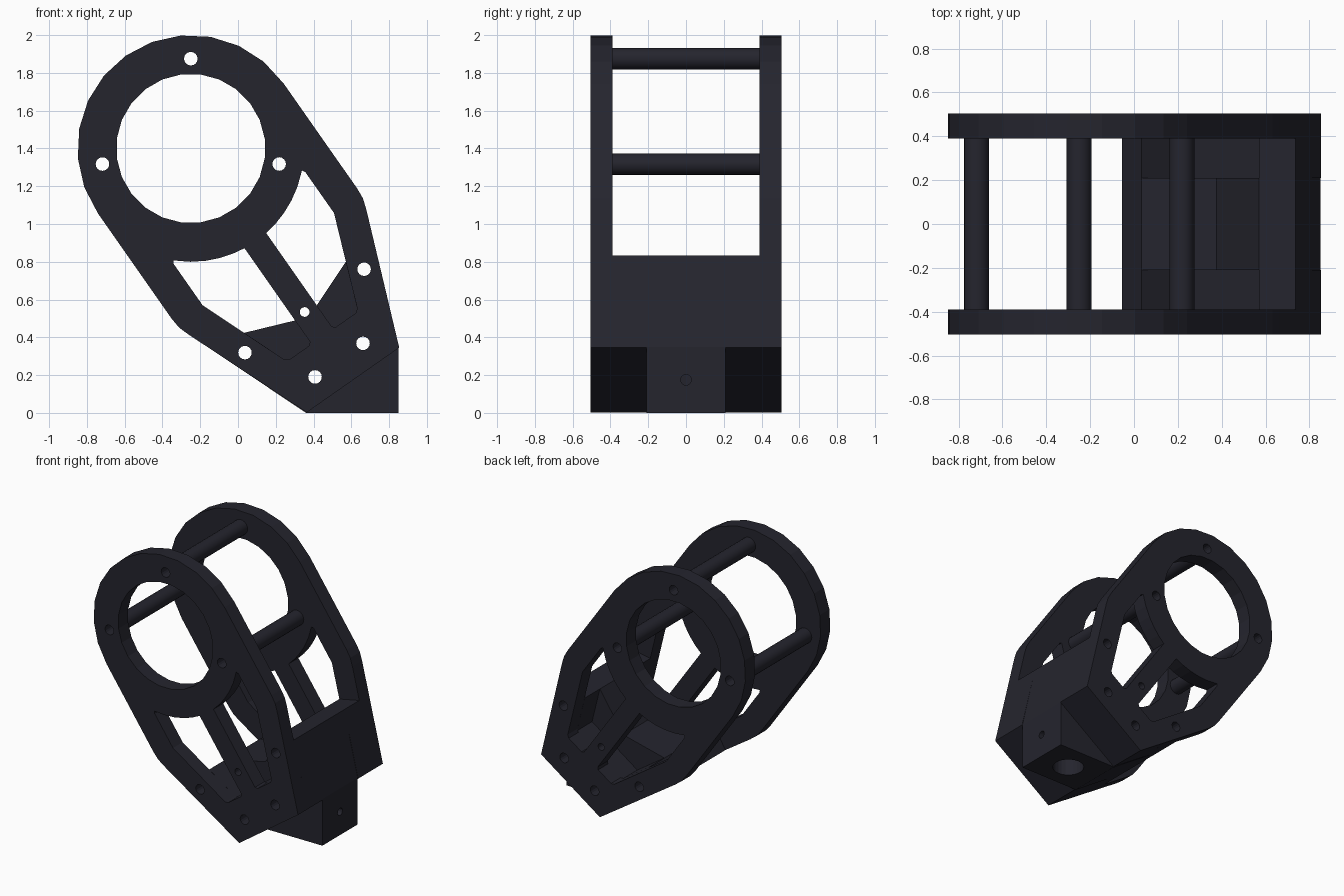
import bpy, bmesh
from math import sin, cos, radians, pi, sqrt
from mathutils import Matrix, Vector

cube = bpy.data.objects.get("Cube")
if cube:
    bpy.data.objects.remove(cube, do_unlink=True)

mat = bpy.data.materials.new("dark navy plastic")
mat.use_nodes = True
COLOUR = (0.018, 0.018, 0.027, 1)
mat.diffuse_color = COLOUR
mat.node_tree.nodes["Principled BSDF"].inputs["Base Color"].default_value = COLOUR

TILT = radians(35)
RING = (-0.25, 1.4)          # ring centre, x and z
IN, OUT, CORE = 0.39, 0.505, 0.21


def at(s, t):
    """s runs down the leaning axis from the ring centre, t runs across it."""
    return (RING[0] + s * sin(TILT) + t * cos(TILT),
            RING[1] - s * cos(TILT) + t * sin(TILT))


def to_object(name, bm):
    bmesh.ops.recalc_face_normals(bm, faces=bm.faces)
    mesh = bpy.data.meshes.new(name)
    bm.to_mesh(mesh)
    bm.free()
    mesh.materials.append(mat)
    ob = bpy.data.objects.new(name, mesh)
    bpy.context.collection.objects.link(ob)
    return ob


def prism(name, points, y0, y1):
    bm = bmesh.new()
    face = bm.faces.new([bm.verts.new((x, y0, z)) for x, z in points])
    new = bmesh.ops.extrude_face_region(bm, geom=[face])["geom"]
    verts = [v for v in new if isinstance(v, bmesh.types.BMVert)]
    bmesh.ops.translate(bm, verts=verts, vec=(0, y1 - y0, 0))
    return to_object(name, bm)


def cylinder(name, centre, radius, length, axis="Y", sides=16):
    bm = bmesh.new()
    turn = {"X": Matrix.Rotation(pi / 2, 4, "Y"),
            "Y": Matrix.Rotation(pi / 2, 4, "X"), "Z": Matrix()}[axis]
    bmesh.ops.create_cone(bm, cap_ends=True, segments=sides, radius1=radius,
                          radius2=radius, depth=length,
                          matrix=Matrix.Translation(Vector(centre)) @ turn)
    return to_object(name, bm)


def cut(ob, cutters):
    for c in cutters:
        mod = ob.modifiers.new("cut", "BOOLEAN")
        mod.operation = "DIFFERENCE"
        mod.solver = "EXACT"
        mod.object = c
    bpy.context.view_layer.update()
    deps = bpy.context.evaluated_depsgraph_get()
    mesh = bpy.data.meshes.new_from_object(ob.evaluated_get(deps))
    ob.modifiers.clear()
    ob.data = mesh


def mirrored(half):
    """Close a half profile across the leaning axis."""
    return [at(s, t) for s, t in half] + [at(s, -t) for s, t in reversed(half) if t]


# Cutters: bolt holes, ring opening and the two windows
bolt_holes = []
for s, t, r in [(1.05, 0.385, 0.036), (1.05, -0.385, 0.036), (1.368, 0.155, 0.036),
                (1.368, -0.155, 0.036), (1.055, -0.003, 0.026)]:
    x, z = at(s, t)
    bolt_holes.append(cylinder("bolt_cutter", (x, 0, z), r, 1.4))

bar_spots = [(RING[0] + 0.475 * cos(radians(a)), RING[1] + 0.475 * sin(radians(a)))
             for a in (90, 190, 350)]
bar_holes = [cylinder("bar_cutter", (x, 0, z), 0.036, 1.4) for x, z in bar_spots]

opening = prism("ring_cutter",
                [(RING[0] + 0.395 * cos((k + 0.5) * pi / 12),
                  RING[1] + 0.395 * sin((k + 0.5) * pi / 12)) for k in range(24)], -0.7, 0.7)

windows = []
for side in (1, -1):
    arc = [0.07 + 0.345 * k / 5 for k in range(6)]
    pts = [(sqrt(0.36 - t * t), t) for t in arc]
    pts += [(0.45, 0.425), (0.715, 0.425), (1.2, 0.236), (1.215, 0.215),
            (1.215, 0.085), (1.2, 0.07), (0.62, 0.07)]
    windows.append(prism("window_cutter", [at(s, side * t) for s, t in pts], -0.7, 0.7))

# Side plates: round head with a tapering foot
half = [(-0.6 * cos(k * pi / 12), 0.6 * sin(k * pi / 12)) for k in range(7)]
half += [(0.68, 0.6), (0.74, 0.595), (0.8, 0.575), (1.497, 0.299)]
for name, y0, y1 in (("front_plate", -OUT, -IN), ("back_plate", IN, OUT)):
    plate = prism(name, mirrored(half), y0, y1)
    cut(plate, [opening] + windows + bolt_holes + bar_holes)

# Hollow cross bars between the ring heads
for i, (x, z) in enumerate(bar_spots):
    bar = cylinder(f"cross_bar_{i + 1}", (x, 0, z), 0.057, 2 * IN, sides=20)
    cut(bar, [bar_holes[i]])
    bpy.ops.object.select_all(action="DESELECT")
    bar.select_set(True)
    bpy.context.view_layer.objects.active = bar
    bpy.ops.object.shade_smooth_by_angle()

# Block sides: hollowed where the plate windows run on inwards
cheek = [(1.215, 0.23), (0.962, 0.328), (1.03, 0.484), (1.497, 0.299)]
for name, y0, y1 in (("front_block", -IN, -CORE), ("back_block", CORE, IN)):
    cut(prism(name, mirrored(cheek), y0, y1), bolt_holes)

# Block core with its notched top and wedge foot
core = [at(1.09, 0), at(0.962, 0.328), at(1.03, 0.484), (0.85, 0.35), (0.85, 0),
        (0.36, 0), at(1.03, -0.484), at(0.962, -0.328)]
block = prism("block_core", core, -CORE, CORE)
socket = cylinder("socket_cutter", (0.605, 0, 0), 0.11, 0.6, "Z", 24)
pin = cylinder("pin_cutter", (0.85, 0, 0.175), 0.028, 0.4, "X")
cut(block, bolt_holes + [socket, pin])

for c in bolt_holes + bar_holes + windows + [opening, socket, pin]:
    bpy.data.objects.remove(c, do_unlink=True)
